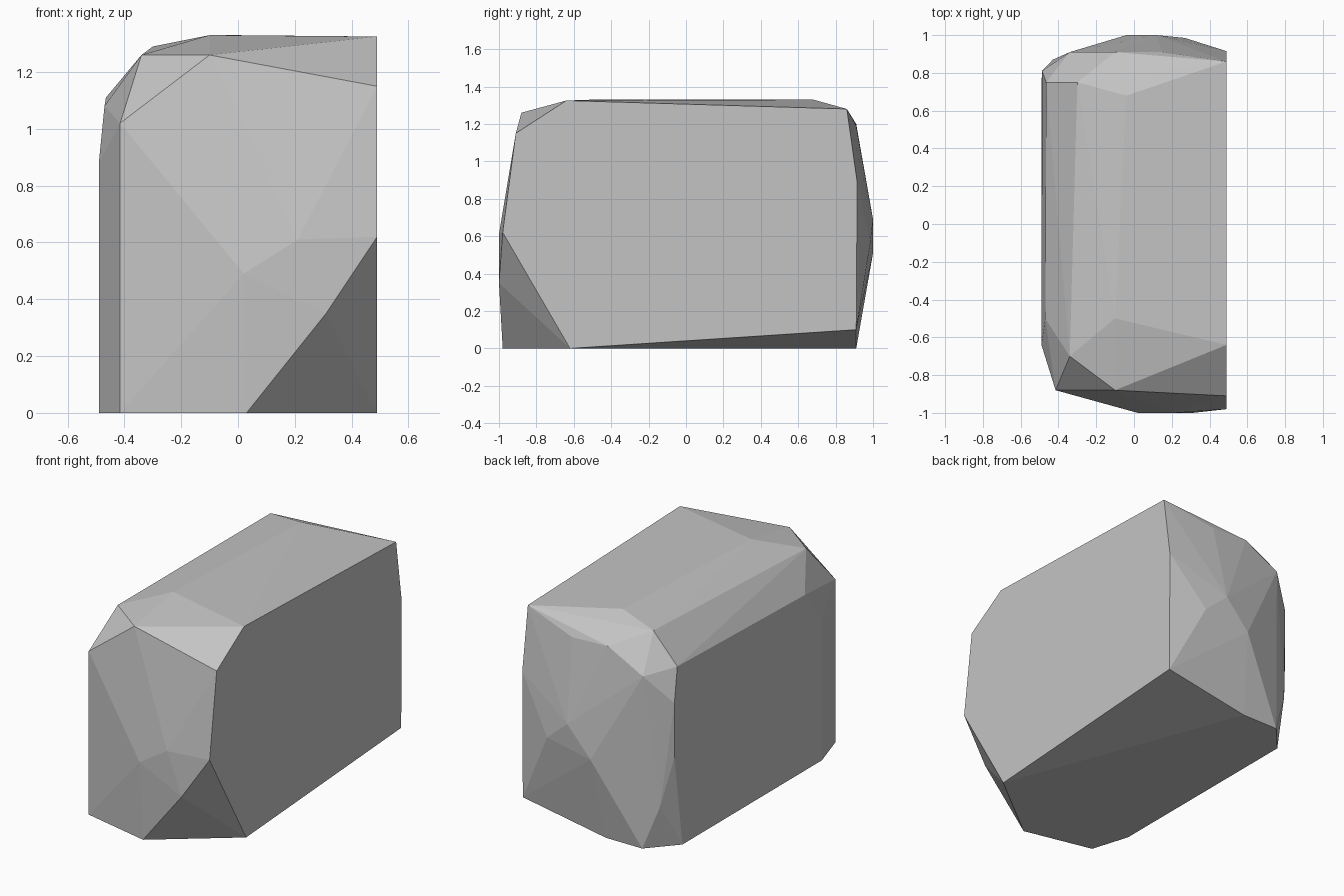
import bpy, bmesh

if "Cube" in bpy.data.objects:
    bpy.data.objects.remove(bpy.data.objects["Cube"])

# Corner points of the faceted stone block, grouped by side
base = [(.49, -.62, 0), (.03, -.98, 0), (-.415, -.88, 0), (-.49, -.64, 0),
        (-.49, .735, 0), (-.335, .91, 0), (-.085, .91, 0)]
right = [(.49, -.98, .62), (.49, -.91, 1.15), (.49, -.64, 1.325),
         (.49, .86, 1.28), (.49, .915, .89), (.49, .91, .10)]
front = [(.31, -1, .35), (.02, -1, .49), (.21, -1, .61),
         (-.415, -.88, 1.02), (-.10, -.88, 1.26)]
top = [(-.34, -.70, 1.26), (-.10, -.50, 1.33), (-.04, .68, 1.33),
       (-.30, .75, 1.29)]
left = [(-.49, -.64, .88), (-.47, -.50, 1.08), (-.465, .75, 1.11),
        (-.487, .81, .91), (-.487, .81, .57), (-.43, .87, .27)]
back = [(-.10, .91, 1.20), (.15, .91, 1.19), (-.34, .91, 1.075),
        (-.04, 1, .51), (.12, 1, .69), (.27, .985, .56)]

# Wrap the corners in a flat-faced convex shell
bm = bmesh.new()
for co in base + right + front + top + left + back:
    bm.verts.new(co)
hull = bmesh.ops.convex_hull(bm, input=bm.verts[:])
loose = {g for g in hull["geom_interior"] + hull["geom_unused"]
         if isinstance(g, bmesh.types.BMVert)}
bmesh.ops.delete(bm, geom=list(loose), context="VERTS")
bmesh.ops.recalc_face_normals(bm, faces=bm.faces[:])
mesh = bpy.data.meshes.new("stone_block")
bm.to_mesh(mesh)
bm.free()

# Plain grey stone
stone = bpy.data.materials.new("stone_grey")
stone.diffuse_color = (.55, .55, .55, 1)
stone.use_nodes = True
stone.node_tree.nodes["Principled BSDF"].inputs["Base Color"].default_value = stone.diffuse_color
mesh.materials.append(stone)
bpy.context.collection.objects.link(bpy.data.objects.new("stone_block", mesh))
